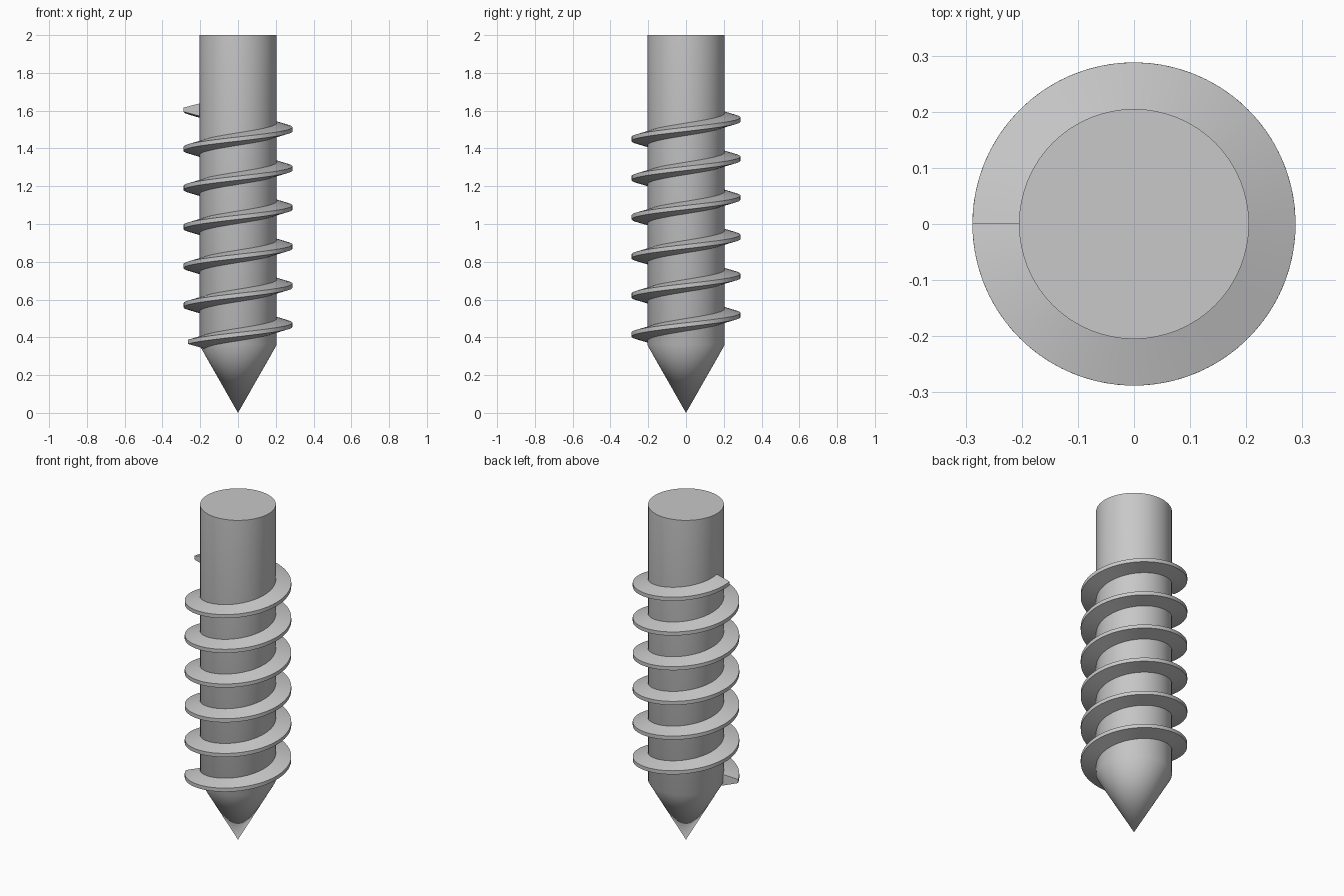
import bpy
import bmesh
from math import cos, sin, pi, radians

cube = bpy.data.objects.get("Cube")
if cube:
    bpy.data.objects.remove(cube, do_unlink=True)

SHAFT_R = 0.205
THREAD_R = 0.288
SHOULDER = 0.36
PITCH = 0.207
SEGMENTS = 64

steel = bpy.data.materials.new("grey_steel")
steel.use_nodes = True
steel.diffuse_color = (0.58, 0.58, 0.58, 1)
bsdf = next(n for n in steel.node_tree.nodes if n.type == "BSDF_PRINCIPLED")
bsdf.inputs["Base Color"].default_value = steel.diffuse_color


def finish(name, bm):
    """Turn a bmesh into a smooth-shaded object with sharp corners."""
    bmesh.ops.recalc_face_normals(bm, faces=bm.faces)
    mesh = bpy.data.meshes.new(name)
    bm.to_mesh(mesh)
    bm.free()
    mesh.materials.append(steel)
    obj = bpy.data.objects.new(name, mesh)
    bpy.context.collection.objects.link(obj)
    bpy.ops.object.select_all(action="DESELECT")
    obj.select_set(True)
    bpy.context.view_layer.objects.active = obj
    bpy.ops.object.shade_smooth_by_angle(angle=radians(40))


def ring(bm, radius, z):
    angles = [2 * pi * i / SEGMENTS for i in range(SEGMENTS)]
    return [bm.verts.new((radius * cos(a), radius * sin(a), z)) for a in angles]


# Shaft with conical point
bm = bmesh.new()
tip = bm.verts.new((0, 0, 0))
low, high = ring(bm, SHAFT_R, SHOULDER), ring(bm, SHAFT_R, 2)
for i in range(SEGMENTS):
    j = (i + 1) % SEGMENTS
    bm.faces.new((tip, low[j], low[i]))
    bm.faces.new((low[i], low[j], high[j], high[i]))
bm.faces.new(high)
finish("pointed_shaft", bm)

# Helical thread: a tapered section swept upwards around the shaft
section = [(0.19, -0.037), (THREAD_R, -0.011), (THREAD_R, 0.011), (0.19, 0.037)]
start, end = radians(203), radians(180 + 6 * 360)
end_z = 1.605
steps = 6 * SEGMENTS
bm = bmesh.new()
rows = []
for s in range(steps + 1):
    a = start + (end - start) * s / steps
    z = end_z - (end - a) / (2 * pi) * PITCH
    rows.append([bm.verts.new((r * cos(a), r * sin(a), z + h)) for r, h in section])
for lower, upper in zip(rows, rows[1:]):
    for k in range(4):
        n = (k + 1) % 4
        bm.faces.new((lower[k], lower[n], upper[n], upper[k]))
bm.faces.new(rows[0])
bm.faces.new(rows[-1])
finish("helical_thread", bm)
